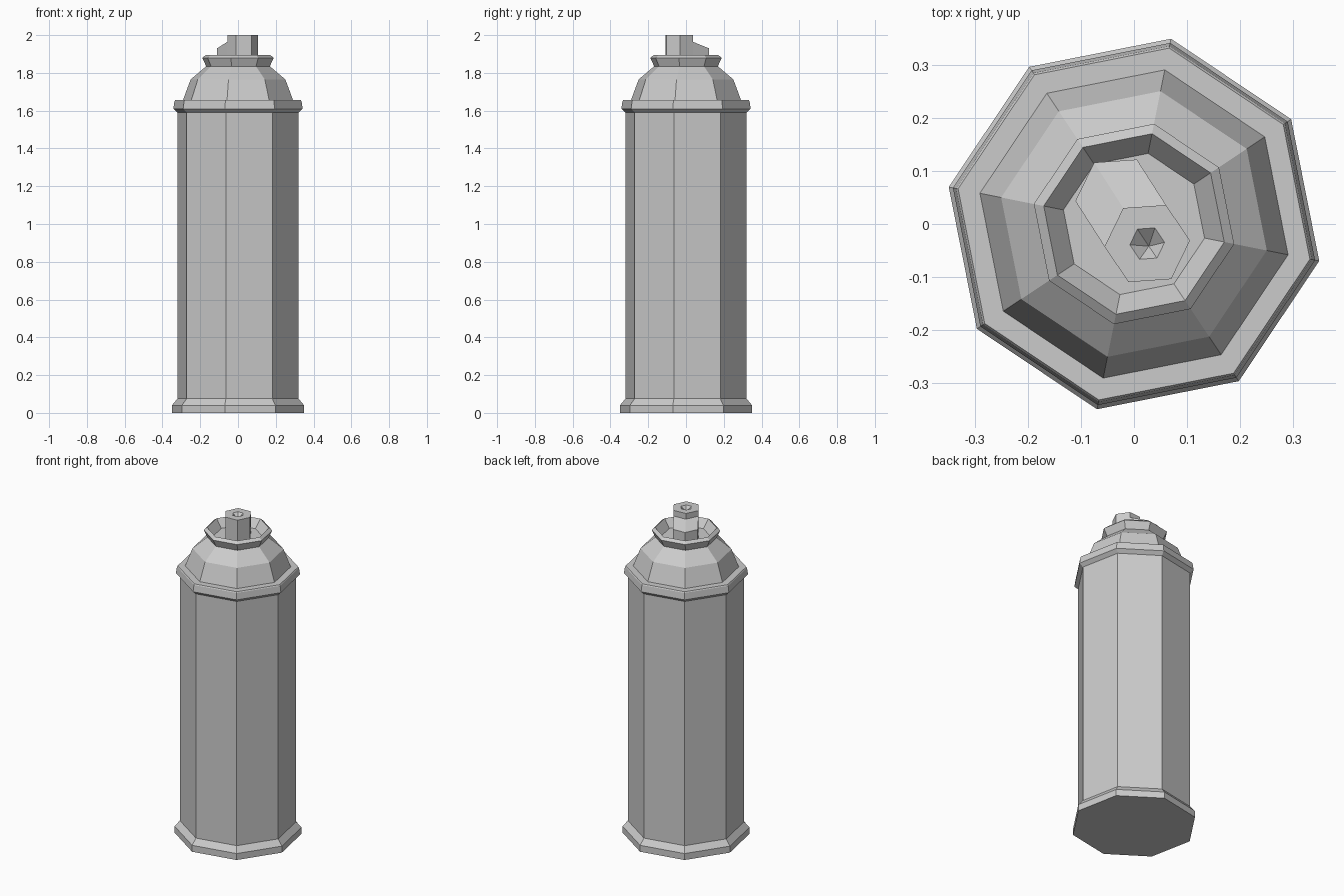
import bpy, bmesh, math

if "Cube" in bpy.data.objects:
    bpy.data.objects.remove(bpy.data.objects["Cube"])

def finish(name, bm):
    bmesh.ops.recalc_face_normals(bm, faces=bm.faces)
    mesh = bpy.data.meshes.new(name)
    bm.to_mesh(mesh)
    bm.free()
    obj = bpy.data.objects.new(name, mesh)
    bpy.context.collection.objects.link(obj)
    return obj

def ring(bm, r, z, sides, turn, cx=0, cy=0):
    return [bm.verts.new((cx + r * math.cos(turn + i * math.tau / sides),
                          cy + r * math.sin(turn + i * math.tau / sides), z))
            for i in range(sides)]

def bridge(bm, a, b):
    n = len(a)
    for i in range(n):
        bm.faces.new((a[i], a[(i + 1) % n], b[(i + 1) % n], b[i]))

def lathe(name, profile, sides=8, turn=math.radians(-11.3)):
    bm = bmesh.new()
    rings = [ring(bm, r, z, sides, turn) for r, z in profile]
    for a, b in zip(rings, rings[1:]):
        bridge(bm, a, b)
    bm.faces.new(rings[0])
    bm.faces.new(rings[-1])
    return finish(name, bm)

# can: foot rim, body, shoulder rim, dome and recessed collar in one profile
lathe("spray_can", [
    (0.357, 0.0), (0.357, 0.04), (0.327, 0.075), (0.327, 1.59),
    (0.349, 1.61), (0.343, 1.65), (0.339, 1.656), (0.297, 1.656),
    (0.256, 1.765), (0.172, 1.835), (0.193, 1.88), (0.174, 1.895),
    (0.136, 1.845)])

# nozzle: hexagonal button with a conical dimple in the top
CX, CY, R, TURN = 0.025, -0.037, 0.081, math.radians(4)
bm = bmesh.new()
low = ring(bm, R, 1.84, 6, TURN, CX, CY)
top = ring(bm, R, 2.0, 6, TURN, CX, CY)
hole = ring(bm, 0.033, 2.0, 6, TURN, CX, CY)
bridge(bm, low, top)
bridge(bm, top, hole)
tip = bm.verts.new((CX + 0.003, CY - 0.005, 1.97))
for i in range(6):
    bm.faces.new((hole[i], hole[(i + 1) % 6], tip))
bm.faces.new(low)
finish("nozzle_button", bm)

# nozzle step: three hexagon corners swept backwards with a sloped top
bm = bmesh.new()
corners = [(CX + R * math.cos(TURN + i * math.pi / 3),
            CY + R * math.sin(TURN + i * math.pi / 3)) for i in (1, 2, 3)]
outline = corners + [(x - 0.055, y + 0.086) for x, y in reversed(corners)]
heights = [1.965] * 3 + [1.93] * 3
bot = [bm.verts.new((x, y, 1.84)) for x, y in outline]
upper = [bm.verts.new((x, y, z)) for (x, y), z in zip(outline, heights)]
bridge(bm, bot, upper)
bm.faces.new(bot)
bm.faces.new((upper[0], upper[1], upper[4], upper[5]))
bm.faces.new((upper[1], upper[2], upper[3], upper[4]))
finish("nozzle_step", bm)
